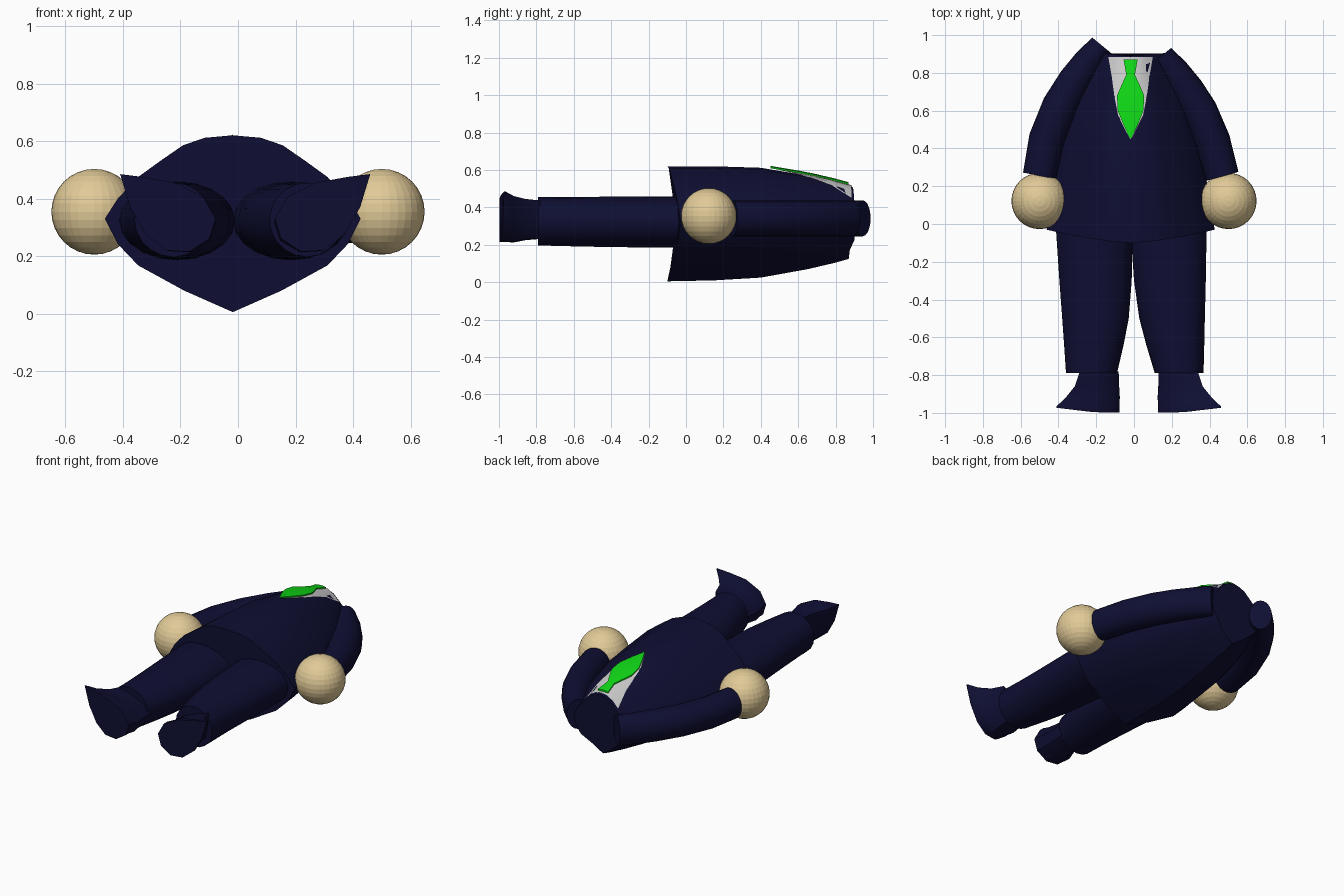
import bpy, bmesh
from math import cos, sin, pi
from mathutils import Vector

if "Cube" in bpy.data.objects:
    bpy.data.objects.remove(bpy.data.objects["Cube"])

CX = -0.018  # centre line of the clothing


def material(name, rgb):
    m = bpy.data.materials.new(name)
    m.diffuse_color = (*rgb, 1)
    m.use_nodes = True
    m.node_tree.nodes["Principled BSDF"].inputs["Base Color"].default_value = m.diffuse_color
    return m


NAVY = material("navy_cloth", (0.0045, 0.0045, 0.033))
SKIN = material("skin", (0.75, 0.59, 0.31))
GREEN = material("tie_green", (0.005, 0.68, 0.008))


def finish(name, bm, mat=None, angle=35):
    bmesh.ops.recalc_face_normals(bm, faces=bm.faces)
    me = bpy.data.meshes.new(name)
    bm.to_mesh(me)
    bm.free()
    ob = bpy.data.objects.new(name, me)
    bpy.context.collection.objects.link(ob)
    if mat:
        me.materials.append(mat)
    if angle:
        bpy.ops.object.select_all(action='DESELECT')
        ob.select_set(True)
        bpy.context.view_layer.objects.active = ob
        bpy.ops.object.shade_smooth_by_angle(angle=angle * pi / 180)
    return ob


def loft(name, rings, mat, angle=35):
    bm = bmesh.new()
    vs = [[bm.verts.new(p) for p in r] for r in rings]
    n = len(vs[0])
    for a, b in zip(vs, vs[1:]):
        for i in range(n):
            bm.faces.new((a[i], a[(i + 1) % n], b[(i + 1) % n], b[i]))
    bm.faces.new(vs[0])
    bm.faces.new(vs[-1])
    return finish(name, bm, mat, angle)


def lerp_table(table, t):
    for a, b in zip(table, table[1:]):
        if t <= b[0]:
            k = max(0, (t - a[0]) / (b[0] - a[0]))
            return [p + (q - p) * k for p, q in zip(a[1:], b[1:])]
    return list(table[-1][1:])


# Jacket: half section scaled by width, top and bottom at each station
UPPER = [(0, 1), (.22, .97), (.39, .88), (.56, .7), (.74, .5), (.9, .24), (1, 0)]
LOWER = [(.9, -.27), (.74, -.5), (.38, -.77), (0, -1)]
MID = 0.33
STATIONS = [(-.1, .445, .62, .005), (.15, .415, .62, .01), (.4, .375, .612, .025),
            (.65, .305, .57, .07), (.8, .235, .535, .105), (.89, .185, .51, .125)]


def jacket_top(x, y):
    w, top, _ = lerp_table(STATIONS, y)
    return MID + (top - MID) * lerp_table(UPPER, abs(x) / w)[0]


rings = []
for i, (y, w, top, bot) in enumerate(STATIONS):
    half = [(u * w, MID + v * (top - MID if v > 0 else MID - bot)) for u, v in UPPER + LOWER]
    loop = half + [(-x, z) for x, z in half[-2:0:-1]]
    ring = []
    for x, z in loop:
        yy = y
        if i == 0:                       # hem rises at the sides
            yy += .07 * (abs(x) / w) ** 1.5
        elif i == len(STATIONS) - 1:     # neck opening dips front and back
            yy += .015 * abs(x) / w - (.02 if z < .2 else 0)
        ring.append((CX + x, yy, z))
    rings.append(ring)
loft("jacket", rings, NAVY)

# Shirt front laid on the chest
bm = bmesh.new()
rows = []
for y, w in [(.45, .004), (.57, .065), (.67, .085), (.78, .1), (.885, .118)]:
    rows.append([bm.verts.new((CX + w * k / 3, y, jacket_top(w * k / 3, y) + .008))
                 for k in range(-3, 4)])
for a, b in zip(rows, rows[1:]):
    for k in range(6):
        bm.faces.new((a[k], a[k + 1], b[k + 1], b[k]))
finish("shirt_front", bm)

# Tie
rings = []
for y, w in [(.453, .003), (.52, .036), (.6, .068), (.68, .072), (.74, .046),
             (.79, .023), (.87, .037)]:
    z = jacket_top(0, y) + .012
    rings.append([(CX + x, y, z + dz) for x, dz in
                  [(-w, -.006), (w, -.006), (w, .002), (0, .007), (-w, .002)]])
loft("tie", rings, GREEN, 25)


# Sleeves: tube along a path in the xy plane
def sleeve(name, path, radii):
    rings = []
    for i, (x, y) in enumerate(path):
        a, b = path[max(i - 1, 0)], path[min(i + 1, len(path) - 1)]
        d = Vector((b[0] - a[0], b[1] - a[1], 0)).normalized()
        side = Vector((-d.y, d.x, 0))
        rings.append([Vector((x, y, .342)) + side * radii[i] * cos(t) + Vector((0, 0, .096 * sin(t)))
                      for t in [2 * pi * k / 20 for k in range(20)]])
    loft(name, rings, NAVY)


R = [.089, .095, .096, .09, .08, .066]
sleeve("left_sleeve", [(-.5, .255), (-.462, .45), (-.39, .625), (-.31, .76), (-.24, .86), (-.17, .945)], R)
sleeve("right_sleeve", [(.467, .252), (.415, .44), (.345, .6), (.28, .71), (.21, .81), (.145, .89)], R)

# Hands
for name, x in (("left_hand", -.5), ("right_hand", .5)):
    bm = bmesh.new()
    bmesh.ops.create_uvsphere(bm, u_segments=32, v_segments=16, radius=.149)
    bmesh.ops.translate(bm, verts=bm.verts, vec=(x, .122, .354))
    finish(name, bm, SKIN, 0)


# Trouser legs: (y, outer x, inner x, low z, high z)
def leg(name, rows):
    rings = []
    for y, xo, xi, lo, hi in rows:
        rings.append([((xo + xi) / 2 + (xo - xi) / 2 * cos(t), y, (lo + hi) / 2 + (hi - lo) / 2 * sin(t))
                      for t in [2 * pi * k / 20 for k in range(20)]])
    loft(name, rings, NAVY)


leg("left_leg", [(0, -.415, -.01, .185, .46), (-.3, -.395, -.012, .187, .458), (-.5, -.38, -.028, .19, .457),
                 (-.64, -.37, -.055, .193, .456), (-.79, -.36, -.09, .197, .455)])
leg("right_leg", [(0, .385, -.02, .185, .46), (-.3, .38, .0, .187, .458), (-.5, .375, .028, .19, .457),
                  (-.64, .372, .065, .193, .456), (-.79, .368, .11, .197, .455)])

# Shoes: flat sole facing -y, toe pointing up and outward
SOLE = [(-.41, .485), (-.33, .475), (-.22, .455), (-.12, .405), (-.078, .33), (-.1, .26),
        (-.17, .215), (-.25, .22), (-.32, .275), (-.375, .37)]
for name, s, dx in (("left_shoe", 1, 0), ("right_shoe", -1, .05)):
    rings = []
    for y, k, cx, cz in [(-.998, 1, 0, 0), (-.965, 1, 0, 0), (-.92, .88, .012, -.012),
                         (-.86, .74, .012, -.012), (-.78, .66, .01, -.012)]:
        ring = []
        for x, z in SOLE:
            tip = max(0, (-.2 - x) / .21)
            px = -.2 + (x + .2) * (1 - (1 - k) * (.35 + 1.3 * tip if x < -.2 else .2))
            pz = .335 + (z - .335) * (1 - (1 - k) * .7)
            yy = y + (.025 * tip if y < -.99 else 0)
            ring.append((s * (px + cx * .5) + dx, yy, pz + cz))
        rings.append(ring)
    loft(name, rings, NAVY)
